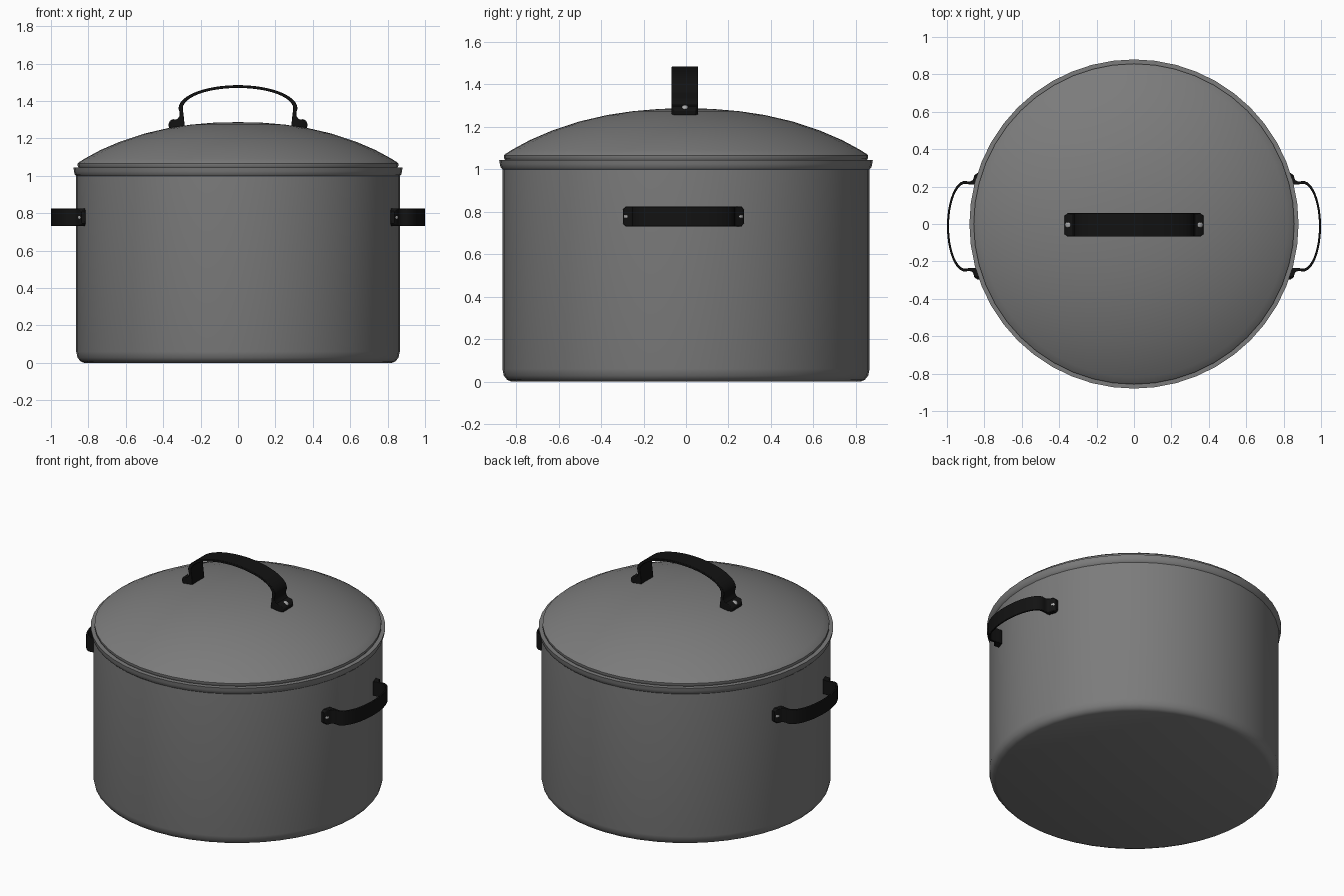
import bpy, bmesh, math
from mathutils import Vector

if "Cube" in bpy.data.objects:
    bpy.data.objects.remove(bpy.data.objects["Cube"])


def material(name, value):
    m = bpy.data.materials.new(name)
    m.diffuse_color = (value, value, value, 1)
    m.use_nodes = True
    m.node_tree.nodes["Principled BSDF"].inputs["Base Color"].default_value = m.diffuse_color
    return m


steel = material("dark_steel", 0.2)
black = material("black_handle", 0.006)
bright = material("rivet_steel", 0.4)


def finish(name, bm, mat, angle=35):
    bmesh.ops.remove_doubles(bm, verts=bm.verts, dist=1e-5)
    bmesh.ops.recalc_face_normals(bm, faces=bm.faces)
    me = bpy.data.meshes.new(name)
    bm.to_mesh(me)
    bm.free()
    ob = bpy.data.objects.new(name, me)
    bpy.context.collection.objects.link(ob)
    me.materials.append(mat)
    bpy.ops.object.select_all(action='DESELECT')
    ob.select_set(True)
    bpy.context.view_layer.objects.active = ob
    bpy.ops.object.shade_smooth_by_angle(angle=math.radians(angle))
    return ob


def lathe(name, profile, mat, sides=48):
    bm = bmesh.new()
    vs = [bm.verts.new((r, 0, z)) for r, z in profile]
    es = [bm.edges.new(p) for p in zip(vs, vs[1:])]
    bmesh.ops.spin(bm, geom=vs + es, cent=(0, 0, 0), axis=(0, 0, 1),
                   angle=math.tau, steps=sides, use_merge=True)
    return finish(name, bm, mat)


# Handle strap: half list of (outer, inner, half width) sections, mirrored
def strap(name, foot, a, b, base, thick, half_w, place):
    half = [(o, i, half_w - (0.014 if k == 0 else 0))
            for k, (o, i) in enumerate(foot)]
    n = 12
    for k in range(n + 1):
        t = math.pi / 2 * k / n
        c, s = math.cos(t), math.sin(t)
        half.append(((a * c, base + b * s),
                     ((a - thick * 1.5) * c, base + (b - thick) * s), half_w))
    other = [((-o[0], o[1]), (-i[0], i[1]), w) for o, i, w in half[-2::-1]]
    bm = bmesh.new()
    rings = [[bm.verts.new(place(u, v, w)) for (u, v), w in
              ((o, -w), (o, w), (i, w), (i, -w))] for o, i, w in half + other]
    for r, q in zip(rings, rings[1:]):
        for k in range(4):
            j = (k + 1) % 4
            bm.faces.new((r[k], r[j], q[j], q[k]))
    bm.faces.new(rings[0])
    bm.faces.new(rings[-1])
    ob = finish(name, bm, black, 40)
    mod = ob.modifiers.new("soft_edges", 'BEVEL')
    mod.width = 0.003
    mod.segments = 2
    mod.limit_method = 'ANGLE'
    mod.angle_limit = math.radians(50)
    return ob


def rivet(name, loc, normal, radius):
    bm = bmesh.new()
    bmesh.ops.create_uvsphere(bm, u_segments=16, v_segments=10, radius=radius)
    bmesh.ops.scale(bm, vec=(1, 1, 0.6), verts=bm.verts)
    ob = finish(name, bm, bright)
    ob.location = loc
    ob.rotation_euler = Vector(normal).to_track_quat('Z', 'Y').to_euler()


# Hollow pot with flared rim
lathe("pot_body", [(0, 0), (0.822, 0), (0.842, 0.008), (0.858, 0.028),
                   (0.865, 0.06), (0.865, 1.0), (0.873, 1.008),
                   (0.877, 1.025), (0.88, 1.045), (0.845, 1.045),
                   (0.842, 1.0), (0.842, 0.06), (0.80, 0.025), (0, 0.025)], steel)

# Domed lid
dome = [(0.82, 1.092), (0.735, 1.138), (0.63, 1.183), (0.5, 1.226),
        (0.37, 1.256), (0.25, 1.274), (0.12, 1.285), (0, 1.287)]
under = [(r * 0.98, z - 0.02) for r, z in reversed(dome)]
lathe("lid", [(0.85, 1.042), (0.857, 1.052), (0.857, 1.066), (0.85, 1.073)]
      + dome + under + [(0.83, 1.042), (0.85, 1.042)], steel)

# Lid handle
CY = -0.005
strap("lid_handle",
      [((0.373, 1.277), (0.368, 1.255)), ((0.355, 1.298), (0.35, 1.258)),
       ((0.325, 1.303), (0.31, 1.262)), ((0.313, 1.318), (0.285, 1.264)),
       ((0.312, 1.338), (0.289, 1.31))],
      0.318, 0.125, 1.36, 0.015, 0.0625,
      lambda u, v, w: (u, w + CY, v))
for s in (-1, 1):
    rivet("lid_rivet", (s * 0.352, CY, 1.29), (s * 0.6, 0, 1), 0.018)

# Side handles
SY, SZ = -0.012, 0.778
for s, side in ((-1, "left"), (1, "right")):
    strap(side + "_handle",
          [((0.285, 0.836), (0.284, 0.814)), ((0.272, 0.853), (0.268, 0.818)),
           ((0.25, 0.86), (0.24, 0.826)), ((0.241, 0.87), (0.223, 0.832)),
           ((0.239, 0.885), (0.222, 0.865))],
          0.243, 0.098, 0.902, 0.011, 0.047,
          lambda u, v, w: (s * v, u + SY, w + SZ))
    for t in (-1, 1):
        rivet(side + "_rivet", (s * 0.846, t * 0.268 + SY, SZ),
              (s * 0.8, t * 0.5, 0), 0.014)
